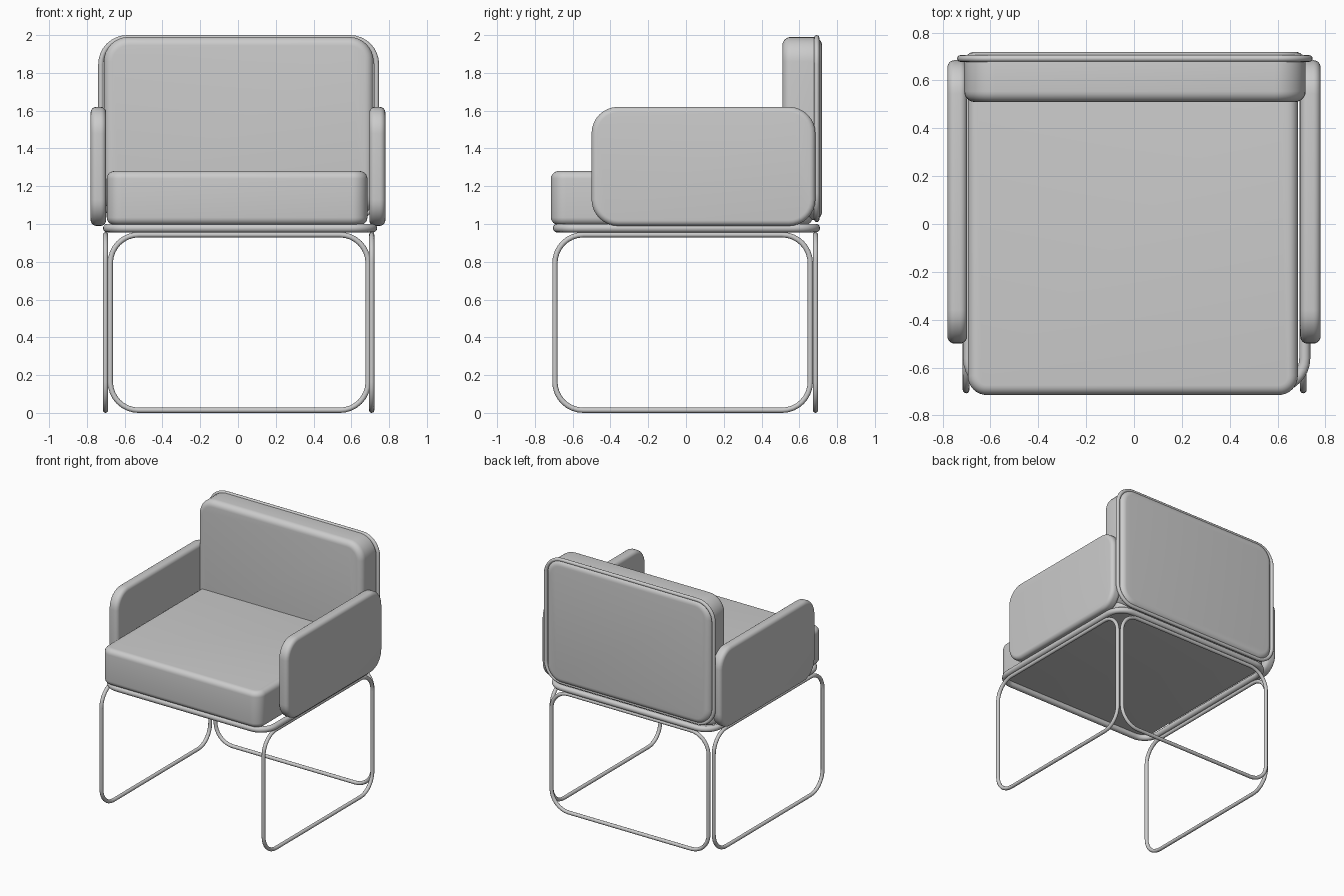
import bpy, bmesh, math
from mathutils import Vector

if "Cube" in bpy.data.objects:
    bpy.data.objects.remove(bpy.data.objects["Cube"])


def rounded_rect(u0, u1, v0, v1, r, n=8):
    """2D outline of a rectangle with rounded corners."""
    pts = []
    corners = [(u1 - r, v1 - r), (u0 + r, v1 - r), (u0 + r, v0 + r), (u1 - r, v0 + r)]
    for k, (cu, cv) in enumerate(corners):
        for i in range(n + 1):
            a = math.pi / 2 * (k + i / n)
            pts.append((cu + r * math.cos(a), cv + r * math.sin(a)))
    return pts


def place(axis, u, v, w):
    """Put a 2D point into the plane at right angles to the axis, at depth w."""
    return Vector({'X': (w, u, v), 'Y': (u, w, v), 'Z': (u, v, w)}[axis])


def smooth(ob):
    bpy.ops.object.select_all(action='DESELECT')
    ob.select_set(True)
    bpy.context.view_layer.objects.active = ob
    bpy.ops.object.shade_smooth_by_angle(angle=math.radians(40))


def cushion(name, axis, u, v, w, corner, edge):
    """Rounded slab with softened rims."""
    bm = bmesh.new()
    outline = rounded_rect(*u, *v, corner)
    rings = [[bm.verts.new(place(axis, a, b, d)) for a, b in outline] for d in w]
    bm.faces.new(rings[0])
    bm.faces.new(rings[1])
    n = len(outline)
    for i in range(n):
        j = (i + 1) % n
        bm.faces.new((rings[0][i], rings[0][j], rings[1][j], rings[1][i]))
    bmesh.ops.recalc_face_normals(bm, faces=bm.faces)
    rims = [e for e in bm.edges if e.calc_face_angle(0) > 1]
    bmesh.ops.bevel(bm, geom=rims, offset=edge, segments=6, profile=0.5, affect='EDGES')
    me = bpy.data.meshes.new(name)
    bm.to_mesh(me)
    bm.free()
    ob = bpy.data.objects.new(name, me)
    bpy.context.collection.objects.link(ob)
    smooth(ob)


def tube_loop(name, axis, u, v, w, corner, radius):
    """Closed round tube; u and v are its outer limits, w the centre depth."""
    pts = rounded_rect(u[0] + radius, u[1] - radius, v[0] + radius, v[1] - radius, corner)
    cu = bpy.data.curves.new(name, 'CURVE')
    cu.dimensions = '3D'
    cu.bevel_depth = radius
    cu.bevel_resolution = 4
    sp = cu.splines.new('POLY')
    sp.points.add(len(pts) - 1)
    for p, (a, b) in zip(sp.points, pts):
        p.co = (*place(axis, a, b, w), 1)
    sp.use_cyclic_u = True
    ob = bpy.data.objects.new(name, cu)
    bpy.context.collection.objects.link(ob)
    bpy.ops.object.select_all(action='DESELECT')
    ob.select_set(True)
    bpy.context.view_layer.objects.active = ob
    bpy.ops.object.convert(target='MESH')
    smooth(bpy.context.view_layer.objects.active)


# Cushions
cushion("seat_cushion", 'Z', (-0.695, 0.685), (-0.715, 0.67), (0.995, 1.28), 0.08, 0.04)
cushion("back_cushion", 'Y', (-0.71, 0.718), (1.02, 1.99), (0.51, 0.72), 0.13, 0.045)
for side, x in (("left", (-0.78, -0.698)), ("right", (0.695, 0.78))):
    cushion(side + "_armrest", 'X', (-0.5, 0.685), (0.99, 1.62), x, 0.14, 0.03)

# Seat and back frames
tube_loop("seat_frame", 'Z', (-0.715, 0.737), (-0.705, 0.71), 0.978, 0.12, 0.023)
tube_loop("back_frame", 'Y', (-0.74, 0.747), (1.01, 2.0), 0.692, 0.14, 0.014)

# Leg loops: two sides and the back
for side, x in (("left", -0.702), ("right", 0.708)):
    tube_loop(side + "_leg_loop", 'X', (-0.708, 0.672), (0, 0.957), x, 0.15, 0.014)
tube_loop("back_leg_loop", 'Y', (-0.69, 0.703), (0, 0.957), 0.686, 0.15, 0.014)
